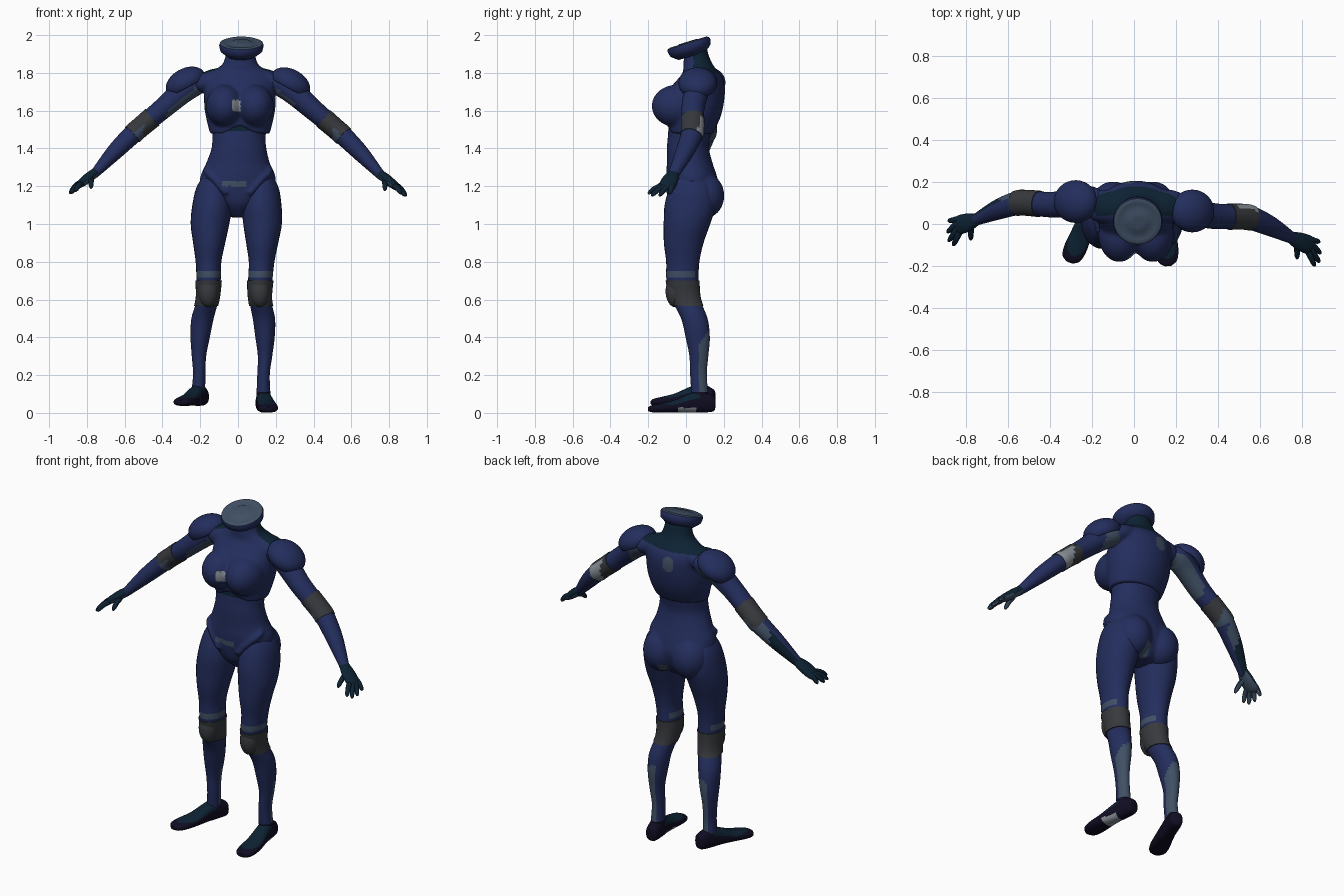
import bpy, bmesh, math
from mathutils import Vector, Matrix

cube = bpy.data.objects.get("Cube")
if cube:
    bpy.data.objects.remove(cube)

X, Y, Z = Vector((1, 0, 0)), Vector((0, 1, 0)), Vector((0, 0, 1))


def material(name, r, g, b):
    m = bpy.data.materials.new(name)
    m.use_nodes = True
    m.diffuse_color = (r, g, b, 1)
    m.node_tree.nodes["Principled BSDF"].inputs["Base Color"].default_value = (r, g, b, 1)
    return m


navy = material("navy suit", .017, .027, .11)
slate = material("slate blue", .052, .08, .13)
teal = material("dark teal", .004, .016, .033)
grey = material("joint grey", .038, .041, .046)
black = material("blue black", .005, .004, .016)
pale = material("pale grey", .25, .28, .31)


def spline(rows, steps=6):
    """Smooth curve through the rows, all columns at once."""
    out = []
    for i in range(len(rows) - 1):
        a, b, c, d = rows[max(i - 1, 0)], rows[i], rows[i + 1], rows[min(i + 2, len(rows) - 1)]
        for k in range(steps):
            t = k / steps
            out.append(tuple(q + .5 * t * (r - p + t * (2 * p - 5 * q + 4 * r - s + t * (3 * (q - r) + s - p)))
                             for p, q, r, s in zip(a, b, c, d)))
    return out + [tuple(rows[-1])]


def loft(bm, rows, axes=(X, Y), ref=None, power=1, sides=28):
    """Skin of oval rings (x, y, z, half width, half depth); ref makes rings follow the path."""
    rings = []
    for i, r in enumerate(rows):
        s, v = axes
        if ref:
            t = Vector(rows[min(i + 1, len(rows) - 1)][:3]) - Vector(rows[max(i - 1, 0)][:3])
            t.normalize()
            s = (ref - t * ref.dot(t)).normalized()
            v = s.cross(t)
        ring = []
        for k in range(sides):
            c, n = math.cos(math.tau * k / sides), math.sin(math.tau * k / sides)
            c, n = math.copysign(abs(c) ** power, c), math.copysign(abs(n) ** power, n)
            ring.append(bm.verts.new(Vector(r[:3]) + s * c * r[3] + v * n * r[4]))
        rings.append(ring)
    for p, q in zip(rings, rings[1:]):
        for k in range(sides):
            j = (k + 1) % sides
            bm.faces.new((p[k], p[j], q[j], q[k]))
    for ring, r in ((rings[0], rows[0]), (rings[-1], rows[-1])):
        mid = bm.verts.new(r[:3])
        for k in range(sides):
            bm.faces.new((ring[k], ring[(k + 1) % sides], mid))


def ball(bm, centre, radii, tilt=0):
    m = Matrix.Translation(centre) @ Matrix.Rotation(tilt, 4, 'Y') @ Matrix.Diagonal((*radii, 1))
    bmesh.ops.create_uvsphere(bm, u_segments=32, v_segments=20, radius=1, matrix=m)


def finish(name, bm, mats, rule=None, voxel=0, shell=0):
    bmesh.ops.recalc_face_normals(bm, faces=bm.faces)
    me = bpy.data.meshes.new(name)
    bm.to_mesh(me)
    bm.free()
    ob = bpy.data.objects.new(name, me)
    bpy.context.collection.objects.link(ob)
    if voxel:
        mod = ob.modifiers.new("fuse", 'REMESH')
        mod.mode, mod.voxel_size = 'VOXEL', voxel
        mod = ob.modifiers.new("soften", 'SMOOTH')
        mod.factor, mod.iterations = .5, 14
        bpy.context.view_layer.update()
        dg = bpy.context.evaluated_depsgraph_get()
        fused = bpy.data.meshes.new_from_object(ob.evaluated_get(dg))
        ob.modifiers.clear()
        ob.data = me = fused
        me.name = name
    if shell:
        ob.modifiers.new("thickness", 'SOLIDIFY').thickness = shell
    me.materials.clear()
    for m in mats:
        me.materials.append(m)
    for p in me.polygons:
        p.use_smooth = True
        p.material_index = int(rule(p.center, p.normal)) if rule else 0
    me.set_sharp_from_angle(angle=.8)
    return ob


# Pelvis and waist, with rounded seat and hip ridges
bm = bmesh.new()
loft(bm, spline([(0, .05, 1.035, .045, .07), (0, .04, 1.1, .11, .12), (-.005, .04, 1.18, .19, .14),
                 (0, .03, 1.25, .2, .135), (0, .02, 1.32, .17, .122), (.005, .01, 1.4, .146, .112),
                 (.005, .015, 1.46, .142, .112), (.01, .03, 1.56, .15, .12)]))
for s in (-1, 1):
    ball(bm, (s * .095 - .005, .095, 1.15), (.105, .108, .122))
    ridge = [(.12, .05, 1.31), (.17, -.03, 1.285), (.12, -.078, 1.23), (.06, -.092, 1.16)]
    loft(bm, spline([(s * x, y, z, .016, .016) for x, y, z in ridge]), ref=Z, sides=12)


def waist_rule(c, n):
    if c.z > 1.49:
        return 2
    if abs(c.x - .035) < .025 and 1.03 < c.z < 1.1 and n.y > .1:
        return 1
    return 1 if abs(c.x + .02) < .065 and 1.2 < c.z < 1.225 and n.y < -.3 else 0


finish("waist_and_hips", bm, [navy, slate, teal], waist_rule, voxel=.008)

# Chest shell, overhanging the waist with an arched lower front edge, running up to the neck
bm = bmesh.new()
loft(bm, spline([(.01, .02, 1.475, .158, .118), (.01, .035, 1.55, .177, .142), (.01, .045, 1.62, .189, .152),
                 (.01, .055, 1.7, .19, .152), (.01, .075, 1.76, .188, .125), (.01, .08, 1.8, .165, .098),
                 (.012, .065, 1.84, .1, .08), (.013, .055, 1.89, .08, .067), (.015, .045, 1.93, .08, .067)]))
for v in bm.verts:
    if v.co.y < .02 and v.co.z < 1.7:
        v.co.z += .045 * math.exp(-((v.co.x - .01) / .055) ** 2) * (1.7 - v.co.z) / .22
for s in (-1, 1):
    ball(bm, (.01 + s * .08, -.052, 1.625), (.1, .13, .112))
    # Sloping muscle between neck and shoulder
    ball(bm, (.01 + s * .15, .085, 1.762), (.11, .08, .055), s * .35)


def chest_rule(c, n):
    if c.z > 1.795 and c.y > .04:
        return 2
    if abs(c.x + .008) < .022 and 1.595 < c.z < 1.655 and n.y < -.3:
        return 3
    spine_patch = ((c.x + .02) / .035) ** 2 + ((c.z - 1.725) / .045) ** 2
    return 1 if n.y > .2 and spine_patch < 1 else 0


finish("chest", bm, [navy, slate, teal, pale], chest_rule, voxel=.008)

# Tilted disc closing the neck
bm = bmesh.new()
disc = [(-.07, .075), (-.052, .098), (-.04, .112), (-.012, .118), (0, .114), (.006, .1), (.003, .09),
        (.003, .058), (.009, .048), (.009, .02)]
loft(bm, [(0, 0, z, r, r) for z, r in disc], sides=48)
cap = finish("neck_disc", bm, [navy, slate], lambda c, n: n.z > .5)
cap.location, cap.rotation_euler = (.018, .012, 1.957), (.3, 0, 0)

# Base shapes of one limb each; the other side is mirrored and posed slightly differently
LEG = spline([(.12, .02, 1.285, .04, .06), (.124, .03, 1.2, .088, .115), (.125, .022, 1.1, .105, .135),
              (.13, .005, 1, .102, .123), (.128, -.012, .9, .085, .105), (.125, -.017, .8, .068, .088),
              (.118, -.018, .7, .064, .085), (.117, 0, .6, .058, .076), (.137, .044, .5, .059, .07),
              (.143, .062, .4, .051, .064), (.143, .068, .3, .038, .05), (.135, .066, .2, .033, .044),
              (.135, .075, .08, .038, .045)])
FOOT = spline([(0, .076, .05, .008, .015), (0, .064, .05, .034, .042), (0, 0, .06, .04, .058),
               (.002, -.06, .053, .042, .05), (.004, -.14, .036, .05, .033), (.002, -.21, .027, .054, .025),
               (0, -.26, .022, .044, .019), (0, -.282, .02, .015, .01)])
ARM = spline([(.17, .07, 1.745, .06, .05), (.22, .07, 1.74, .072, .062), (.29, .055, 1.7, .067, .064),
              (.39, .037, 1.612, .061, .056), (.51, .035, 1.51, .058, .051), (.56, .028, 1.465, .057, .051),
              (.65, -.01, 1.375, .048, .044), (.75, -.065, 1.265, .029, .026), (.765, -.072, 1.252, .028, .024)])
PALM = spline([(.745, -.062, 1.27, .027, .023), (.79, -.083, 1.235, .043, .026),
               (.835, -.1, 1.2, .045, .021), (.855, -.11, 1.185, .032, .011)])
FINGERS = {"thumb": ((.778, -.095, 1.225), (.778, -.165, 1.178)),
           "index": ((.83, -.13, 1.2), (.862, -.2, 1.16)),
           "middle": ((.84, -.114, 1.197), (.884, -.182, 1.148)),
           "ring": ((.843, -.092, 1.198), (.89, -.14, 1.148)),
           "little": ((.835, -.072, 1.205), (.885, -.085, 1.158))}


def leg_rule(c, n):
    if c.z < .11:
        return 2
    if .715 < c.z < .75 and n.y < .7:
        return 1
    return 1 if .12 < c.z < .35 + .1 * n.y and n.y > -.05 and n.x > -.5 else 0


for side, s in (("left", 1), ("right", -1)):

    def pose_leg(r):
        return r if s > 0 else (-r[0] - .065 * (1.28 - r[2]), *r[1:])

    def pose_arm(r):
        return r if s > 0 else (-r[0], r[1] + .02 + .09 * r[0], r[2] + .015 * r[0], *r[3:])

    def arm_rule(c, n):
        x = abs(c.x)
        if s > 0:
            return x < .3 and (n.z < -.45 or n.y > .5)
        if x < .38:
            return n.z < -.3
        if x > .56 and n.y > .4:
            return 1 if x < .64 else 2
        return 0

    def elbow_rule(c, n):
        if abs(c.x) < .5 or n.z > .6:
            return 0
        return 2 if s > 0 and n.y > .4 else n.z < 0

    def foot_rule(c, n):
        if s > 0 and n.z < -.3 and -.13 < c.y < -.03:
            return 2
        return c.z > .045 and n.z > .1 and c.y < -.01

    # Leg
    bm = bmesh.new()
    loft(bm, [pose_leg(r) for r in LEG])
    finish(side + "_leg", bm, [navy, slate, black], leg_rule)

    # Knee sleeve, lower at the front, with a rounded kneecap
    bm = bmesh.new()
    sleeve = [pose_leg((*r[:3], r[3] + .006, r[4] + .005)) for r in LEG if .56 < r[2] < .715]
    loft(bm, sleeve)
    ball(bm, (sleeve[len(sleeve) // 2][0], -.058, .645), (.052, .05, .085))
    finish(side + "_knee_guard", bm, [grey])

    # Foot
    bm = bmesh.new()
    loft(bm, FOOT, axes=(X, Z), power=.8)
    foot = finish(side + "_foot", bm, [black, teal, pale], foot_rule)
    foot.location = (.135, .08, 0) if s > 0 else (-.208, .08, .035)
    foot.rotation_euler.z = .1 if s > 0 else -.36

    # Arm and elbow sleeve
    bm = bmesh.new()
    loft(bm, [pose_arm(r) for r in ARM], ref=Y)
    finish(side + "_arm", bm, [navy, slate, teal], arm_rule)
    bm = bmesh.new()
    loft(bm, [pose_arm((*r[:3], r[3] + .004, r[4] + .004)) for r in ARM if .44 < r[0] < .57], ref=Y)
    finish(side + "_elbow_sleeve", bm, [grey, slate, pale], elbow_rule)

    # Hand
    bm = bmesh.new()
    loft(bm, [pose_arm(r) for r in PALM], ref=Y, sides=20)
    for root, tip in FINGERS.values():
        a, b = Vector(root), Vector(tip)
        rows = [(*(a.lerp(b, t) + Z * .008 * math.sin(math.pi * t)), w, w)
                for t, w in ((-.2, .012), (.1, .0155), (.5, .014), (.85, .0115), (1, .005))]
        loft(bm, [pose_arm(r) for r in spline(rows, 3)], ref=Y, sides=12)
    finish(side + "_hand", bm, [teal, slate], lambda c, n: n.z < -.35)

    # Domed shoulder guard, open underneath
    bm = bmesh.new()
    centre = Vector(pose_arm((.278, .062, 1.745)))
    ball(bm, centre, (.112, .102, .074), s * .5)
    down = Vector((s * math.sin(.5), 0, math.cos(.5)))
    bmesh.ops.bisect_plane(bm, geom=bm.verts[:] + bm.edges[:] + bm.faces[:],
                           plane_co=centre - down * .028, plane_no=down, clear_inner=True)
    finish(side + "_shoulder_guard", bm, [navy], shell=.012)
